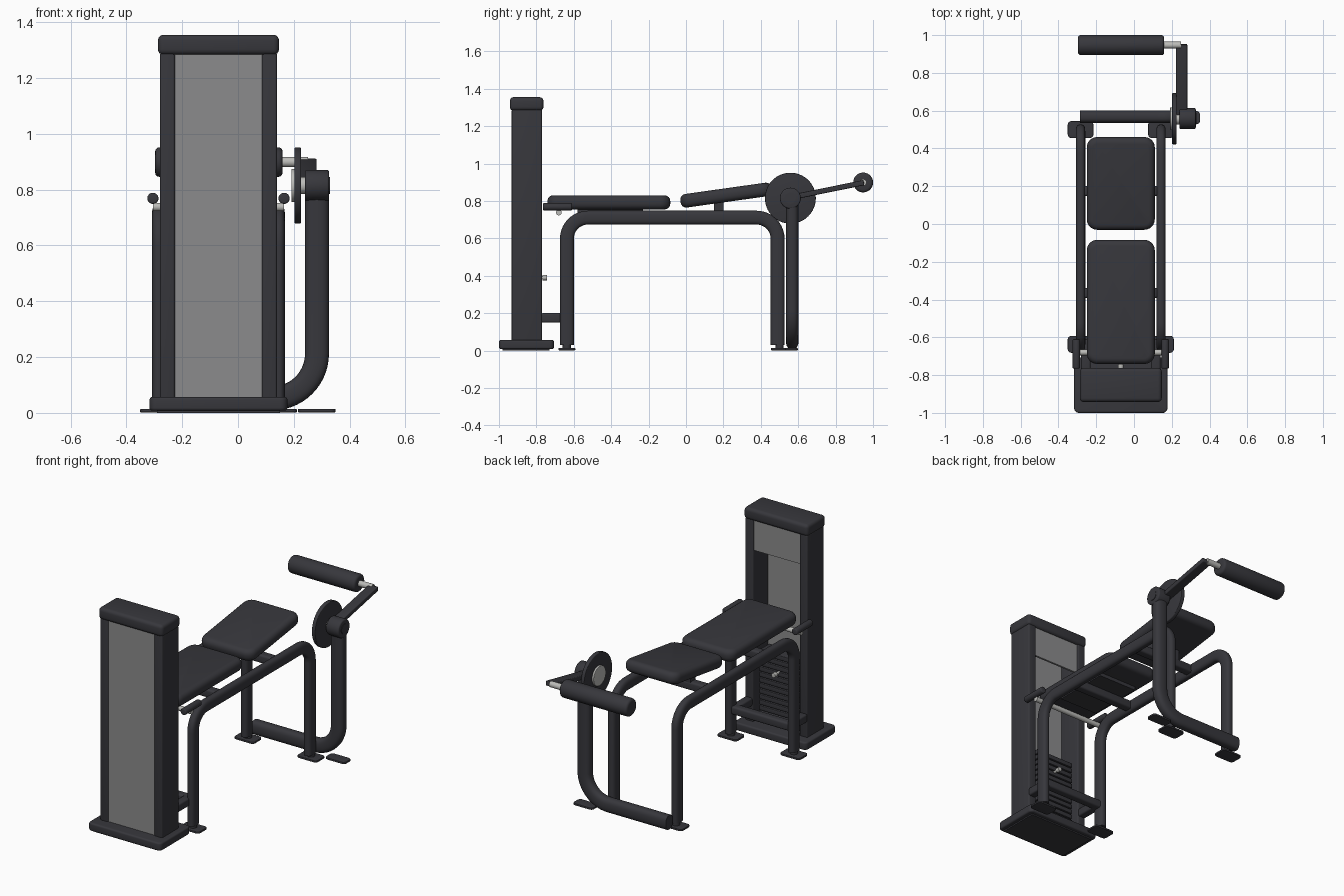
import bpy, bmesh, math
from mathutils import Vector, Matrix

if "Cube" in bpy.data.objects:
    bpy.data.objects.remove(bpy.data.objects["Cube"])

CX = -0.07  # centre plane of tower, frame and pads


def material(name, rgb):
    m = bpy.data.materials.new(name)
    m.diffuse_color = (*rgb, 1)
    m.use_nodes = True
    m.node_tree.nodes["Principled BSDF"].inputs["Base Color"].default_value = m.diffuse_color
    return m


DARK = material("charcoal", (0.038, 0.038, 0.045))
GREY = material("panel grey", (0.26, 0.26, 0.265))
SILVER = material("silver", (0.5, 0.5, 0.48))


def finish(bm, name, mat):
    bmesh.ops.recalc_face_normals(bm, faces=bm.faces)
    me = bpy.data.meshes.new(name)
    bm.to_mesh(me)
    bm.free()
    me.materials.append(mat)
    me.shade_smooth()
    me.set_sharp_from_angle(angle=math.radians(38))
    ob = bpy.data.objects.new(name, me)
    bpy.context.collection.objects.link(ob)
    return ob


def box(name, x, y, z, mat=DARK, bevel=0.0, corner=0.0, tilt=0.0):
    """Box from ranges; corner rounds vertical edges, bevel rounds the rest."""
    bm = bmesh.new()
    bmesh.ops.create_cube(bm, size=1)
    bmesh.ops.scale(bm, vec=(x[1] - x[0], y[1] - y[0], z[1] - z[0]), verts=bm.verts)
    if corner:
        up = [e for e in bm.edges if abs(e.verts[0].co.z - e.verts[1].co.z) > 1e-5]
        bmesh.ops.bevel(bm, geom=up, offset=corner, segments=6, profile=0.5, affect='EDGES')
        rim = [e for e in bm.edges if abs(e.verts[0].co.z - e.verts[1].co.z) < 1e-5]
    else:
        rim = bm.edges[:]
    if bevel:
        bmesh.ops.bevel(bm, geom=rim, offset=bevel, segments=4, profile=0.5, affect='EDGES')
    ob = finish(bm, name, mat)
    ob.location = [(r[0] + r[1]) / 2 for r in (x, y, z)]
    ob.rotation_euler.x = tilt
    return ob


def rod(name, a, b, r, mat=DARK, bevel=0.0, seg=32):
    a, b = Vector(a), Vector(b)
    bm = bmesh.new()
    bmesh.ops.create_cone(bm, cap_ends=True, segments=seg, radius1=r, radius2=r, depth=(b - a).length)
    if bevel:
        rim = [e for e in bm.edges if abs(e.verts[0].co.z - e.verts[1].co.z) < 1e-5]
        bmesh.ops.bevel(bm, geom=rim, offset=bevel, segments=3, profile=0.5, affect='EDGES')
    rot = (b - a).to_track_quat('Z', 'Y').to_matrix().to_4x4()
    bmesh.ops.transform(bm, matrix=Matrix.Translation((a + b) / 2) @ rot, verts=bm.verts)
    return finish(bm, name, mat)


def fillet(pts, radius, n=10):
    """Round the right-angled inner corners of a polyline."""
    pts = [Vector(p) for p in pts]
    out = [pts[0]]
    for p, c, q in zip(pts, pts[1:], pts[2:]):
        d1, d2 = (p - c).normalized(), (q - c).normalized()
        o = c + (d1 + d2) * radius
        for i in range(n + 1):
            t = math.pi / 2 * i / n
            out.append(o - d2 * radius * math.cos(t) - d1 * radius * math.sin(t))
    return out + [pts[-1]]


def tube(name, path, axis, a, b, mat=DARK, seg=24):
    """Sweep an oval along a planar path; a = half size in plane, b = along axis."""
    axis = Vector(axis)
    bm = bmesh.new()
    rings = []
    for i, p in enumerate(path):
        t = (path[min(i + 1, len(path) - 1)] - path[max(i - 1, 0)]).normalized()
        side = t.cross(axis)
        ring = []
        for k in range(seg):
            c, s = math.cos(2 * math.pi * k / seg), math.sin(2 * math.pi * k / seg)
            u = math.copysign(abs(c) ** 0.75, c) * a
            v = math.copysign(abs(s) ** 0.75, s) * b
            ring.append(bm.verts.new(p + side * u + axis * v))
        rings.append(ring)
    for r, s in zip(rings, rings[1:]):
        for k in range(seg):
            bm.faces.new((r[k], r[(k + 1) % seg], s[(k + 1) % seg], s[k]))
    bm.faces.new(rings[0])
    bm.faces.new(rings[-1])
    return finish(bm, name, mat)


# Weight tower: base, cap, grey front panel and rear header
box("tower_base", (-0.317, 0.177), (-1.0, -0.706), (0.008, 0.057), bevel=0.01, corner=0.025)
box("tower_base_foot", (-0.29, 0.15), (-0.98, -0.73), (0, 0.012))
box("tower_cap", (-0.287, 0.147), (-0.942, -0.762), (1.283, 1.355), bevel=0.02)
box("tower_front_panel", (-0.235, 0.095), (-0.926, -0.916), (0.05, 1.29), GREY)
box("tower_rear_header", (-0.235, 0.095), (-0.79, -0.778), (1.1, 1.29), GREY)

# Weight stack with selector pin
for i in range(13):
    z = 0.06 + i * 0.034
    box(f"weight_plate_{i + 1}", (CX - 0.13, CX + 0.13), (-0.89, -0.79), (z, z + 0.028), bevel=0.004)
box("weight_stack_core", (CX - 0.11, CX + 0.11), (-0.87, -0.81), (0.056, 0.49))
rod("selector_pin", (CX, -0.8, 0.39), (CX, -0.765, 0.39), 0.008, SILVER)
rod("selector_knob", (CX, -0.768, 0.39), (CX, -0.742, 0.39), 0.014, SILVER, 0.003)

# Paired parts: tower posts, side frames, feet, tower links and handles
for s, side in ((-1, "left"), (1, "right")):
    px = CX + s * 0.183
    fx = CX + s * 0.213
    box(f"tower_post_{side}", (px - 0.027, px + 0.027), (-0.932, -0.77), (0.05, 1.29), bevel=0.008)
    path = fillet([(fx, -0.637, 0.03), (fx, -0.637, 0.711), (fx, 0.49, 0.711), (fx, 0.49, 0.03)], 0.113)
    tube(f"side_frame_{side}", path, (1, 0, 0), 0.037, 0.025)
    for y, end in ((-0.637, "front"), (0.5, "rear")):
        box(f"{end}_foot_{side}", (fx - 0.068, fx + 0.068), (y - 0.045, y + 0.045), (0.002, 0.014),
            bevel=0.003, corner=0.02)
        rod(f"{end}_foot_stub_{side}", (fx, y, 0.01), (fx, y, 0.05), 0.022)
    lx = CX + s * 0.185
    box(f"tower_link_{side}", (lx - 0.025, lx + 0.025), (-0.775, -0.63), (0.15, 0.2), bevel=0.01)
    hx = CX + s * 0.235
    rod(f"handle_{side}", (hx, -0.765, 0.769), (hx, -0.61, 0.769), 0.02, DARK, 0.006)

# Cross members between the side frames
box("lower_crossbar", (CX - 0.21, CX + 0.21), (-0.662, -0.612), (0.15, 0.2), bevel=0.012)
rod("handle_bar", (CX - 0.235, -0.68, 0.738), (CX + 0.235, -0.68, 0.738), 0.015, SILVER)
for y, name in ((-0.365, "long_pad"), (0.175, "short_pad")):
    box(f"{name}_crossbar", (CX - 0.21, CX + 0.21), (y - 0.027, y + 0.027), (0.685, 0.737), bevel=0.012)

# Upholstered pads and their mounting plates
TILT = math.radians(8)
box("long_pad", (CX - 0.18, CX + 0.18), (-0.741, -0.084), (0.755, 0.83), bevel=0.03, corner=0.055)
box("long_pad_plate", (CX - 0.13, CX + 0.13), (-0.58, -0.23), (0.733, 0.76))
box("short_pad", (CX - 0.18, CX + 0.18), (-0.032, 0.462), (0.795, 0.868), bevel=0.03, corner=0.055, tilt=TILT)
box("short_pad_bracket", (CX - 0.1, CX + 0.1), (0.15, 0.2), (0.73, 0.805))

# Lever post: floor bar that bends up to the pivot
path = fillet([(-0.285, 0.568, 0.052), (0.283, 0.568, 0.052), (0.283, 0.568, 0.815)], 0.16, 14)
tube("lever_post", path, (0, 1, 0), 0.043, 0.033)
box("lever_post_foot", (0.215, 0.35), (0.528, 0.598), (0.002, 0.014), bevel=0.003, corner=0.02)

# Pivot housing, cam disc and hub
PY, PZ = 0.558, 0.815
rod("pivot_housing", (0.24, PY, PZ), (0.327, PY, PZ), 0.056, DARK, 0.008, 48)
rod("pivot_cap", (0.32, PY, PZ), (0.33, PY, PZ), 0.03)
rod("pivot_shaft", (0.2, PY, PZ), (0.245, PY, PZ), 0.03, SILVER)
rod("cam_disc", (0.202, PY, PZ), (0.226, PY, PZ), 0.136, DARK, 0.004, 64)
rod("cam_hub", (0.191, PY, PZ), (0.205, PY, PZ), 0.06, SILVER, 0.003, 48)

# Lever arm, roller axle and padded roller
RY, RZ = 0.947, 0.899
box("lever_arm", (0.222, 0.282), (0.57, 0.955), (0.846, 0.874), bevel=0.005, tilt=math.atan2(0.074, 0.365))
rod("roller_axle", (0.1, RY, RZ), (0.25, RY, RZ), 0.018, SILVER)
rod("roller_pad", (-0.297, RY, RZ), (0.16, RY, RZ), 0.053, DARK, 0.015, 48)
